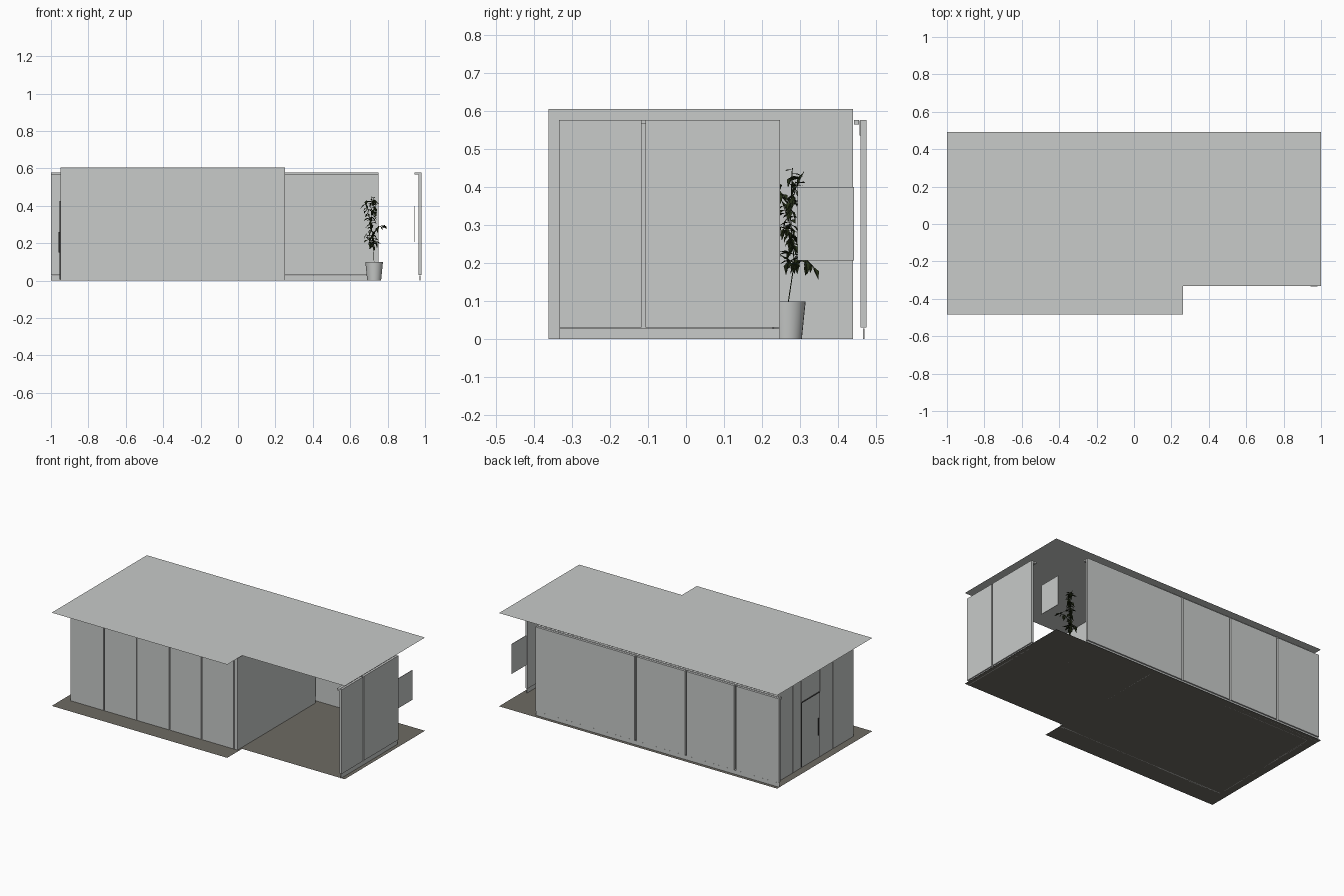
import bpy, bmesh, math, random
from mathutils import Vector, Matrix

if "Cube" in bpy.data.objects:
    bpy.data.objects.remove(bpy.data.objects["Cube"])

random.seed(4)


def mat(name, r, g, b):
    m = bpy.data.materials.new(name)
    m.diffuse_color = (r, g, b, 1)
    m.use_nodes = True
    m.node_tree.nodes["Principled BSDF"].inputs["Base Color"].default_value = m.diffuse_color
    return m


GREY = mat("light_grey", 0.58, 0.595, 0.585)
FLOOR = mat("warm_floor", 0.155, 0.147, 0.125)
DARK = mat("dark_metal", 0.06, 0.06, 0.06)
SOIL = mat("soil", 0.03, 0.022, 0.015)
LEAF = mat("leaf_green", 0.018, 0.027, 0.008)


def finish(name, bm, material):
    me = bpy.data.meshes.new(name)
    bm.to_mesh(me)
    bm.free()
    me.materials.append(material)
    ob = bpy.data.objects.new(name, me)
    bpy.context.collection.objects.link(ob)
    return ob


def box(name, x, y, z, material=GREY):
    bm = bmesh.new()
    bmesh.ops.create_cube(bm, size=1)
    for v in bm.verts:
        v.co = [(a + b) / 2 + c * (b - a) for (a, b), c in zip((x, y, z), v.co)]
    return finish(name, bm, material)


def slab(name, z, material):
    outline = [(-1, -.485), (.262, -.485), (.262, -.332), (1, -.332), (1, .492), (-1, .492)]
    bm = bmesh.new()
    bm.faces.new([bm.verts.new((x, y, z)) for x, y in outline])
    return finish(name, bm, material)


def panels(name, cuts, axis, across, z, gap=.008):
    """Row of upright panels separated by narrow joints."""
    for i, (a, b) in enumerate(zip(cuts, cuts[1:])):
        a2 = a + (gap / 2 if i else 0)
        b2 = b - (gap / 2 if i < len(cuts) - 2 else 0)
        run = (a2, b2)
        x, y = (run, across) if axis == "x" else (across, run)
        box(f"{name}_{i + 1}", x, y, z)


# Roof and floor sheets
slab("roof", .606, GREY)
slab("floor", 0, FLOOR)

# Enclosed room
box("room_front_wall", (-.945, .245), (-.355, -.350), (0, .605))
box("room_back_wall", (-.945, .245), (.435, .44), (0, .605))
box("room_right_wall", (.243, .25), (-.355, .44), (0, .605))
box("room_left_wall", (-.944, -.94), (-.355, .44), (0, .605))
panels("front_panel", [-.95, -.71, -.475, -.24, -.01, .225, .25], "x", (-.362, -.355), (0, .605), .006)
panels("left_panel", [-.355, -.15, -.015, .175, .26, .44], "y", (-.95, -.944), (0, .605), .004)

# Door on the left end, with frame strips and a pull handle
box("door_leaf", (-.953, -.95), (-.01, .17), (.005, .42))
box("door_top_trim", (-.954, -.95), (-.015, .175), (.42, .426), DARK)
for i, y in enumerate((-.015, .170)):
    box(f"door_side_trim_{i + 1}", (-.954, -.95), (y, y + .005), (.005, .42), DARK)
box("door_handle", (-.96, -.955), (.003, .009), (.15, .26), DARK)

# Outer screens with top and bottom rails
panels("back_screen", [-1, -.685, -.33, .03, .75], "x", (.46, .475), (.03, .577), .012)
box("back_top_rail", (-1, .75), (.442, .456), (.564, .577))
box("back_bottom_rail", (-1, .75), (.466, .470), (0, .027))
box("back_fascia_short", (.25, .385), (.457, .459), (.535, .575))
box("back_fascia_long", (.40, .745), (.457, .459), (.535, .575))
panels("right_screen", [-.335, -.112, .247], "y", (.966, .98), (.03, .577), .010)
box("right_top_rail", (.945, .964), (-.335, .247), (.566, .577))
box("right_bottom_rail", (.971, .975), (-.335, .247), (0, .027))

# Square hanging plate at the open corner
box("hanging_plate", (.943, .946), (.293, .443), (.207, .40))

# Tapered plant pot
PX, PY = .728, .268
bm = bmesh.new()
rings = [[bm.verts.new((PX + r * math.cos(k * math.tau / 24), PY + r * math.sin(k * math.tau / 24), z))
          for k in range(24)]
         for r, z in ((.037, 0), (.047, .098), (.043, .098), (.042, .085))]
bm.faces.new(rings[0][::-1])
for lo, hi in zip(rings, rings[1:]):
    for k in range(24):
        bm.faces.new((lo[k], lo[(k + 1) % 24], hi[(k + 1) % 24], hi[k]))
pot = finish("plant_pot", bm, GREY)
bpy.context.view_layer.objects.active = pot
pot.select_set(True)
bpy.ops.object.shade_smooth_by_angle()
bm = bmesh.new()
bmesh.ops.create_circle(bm, cap_ends=True, segments=24, radius=.042,
                        matrix=Matrix.Translation((PX, PY, .088)))
finish("pot_soil", bm, SOIL)

# Stems: trunk, upper shoots and side branches
stems = [
    [(.728, .268, .088), (.722, .285, .2), (.712, .275, .32), (.715, .28, .45)],
    [(.722, .285, .2), (.735, .31, .215), (.715, .335, .19)],
    [(.718, .28, .24), (.75, .265, .29), (.785, .25, .295)],
    [(.714, .275, .30), (.69, .25, .37), (.685, .24, .43)],
    [(.722, .285, .2), (.70, .25, .22), (.685, .23, .25)],
    [(.713, .276, .35), (.735, .29, .40), (.725, .31, .44)],
]
curve = bpy.data.curves.new("plant_stems", "CURVE")
curve.dimensions = "3D"
curve.bevel_depth = .0013
curve.bevel_resolution = 0
for pts in stems:
    sp = curve.splines.new("POLY")
    sp.points.add(len(pts) - 1)
    for p, co in zip(sp.points, pts):
        p.co = (*co, 1)
curve.materials.append(LEAF)
bpy.context.collection.objects.link(bpy.data.objects.new("plant_stems", curve))


# Drooping folded leaves along the stems
def leaf(bm, base, heading, droop, size):
    d = Vector((math.cos(heading) * math.cos(droop), math.sin(heading) * math.cos(droop), -math.sin(droop)))
    side = d.cross(Vector((0, 0, 1))).normalized()
    up = side.cross(d)
    mid = base + d * size * .45
    a, c, b = (bm.verts.new(p) for p in (base, mid, base + d * size - up * size * .1))
    for s in (-1, 1):
        w = bm.verts.new(mid + side * s * size * .22 + up * size * .1)
        bm.faces.new((a, c, w))
        bm.faces.new((c, b, w))


bm = bmesh.new()
counts = (34, 12, 14, 16, 12, 14)
for pts, n in zip(stems, counts):
    path = [Vector(p) for p in pts if p[2] > .1]
    for i in range(n):
        t = (i + random.random()) / n * (len(path) - 1)
        k = min(int(t), len(path) - 2)
        base = path[k].lerp(path[k + 1], t - k)
        leaf(bm, base, random.uniform(0, math.tau), random.uniform(-.2, 1.2), random.uniform(.026, .044))
finish("plant_leaves", bm, LEAF)
